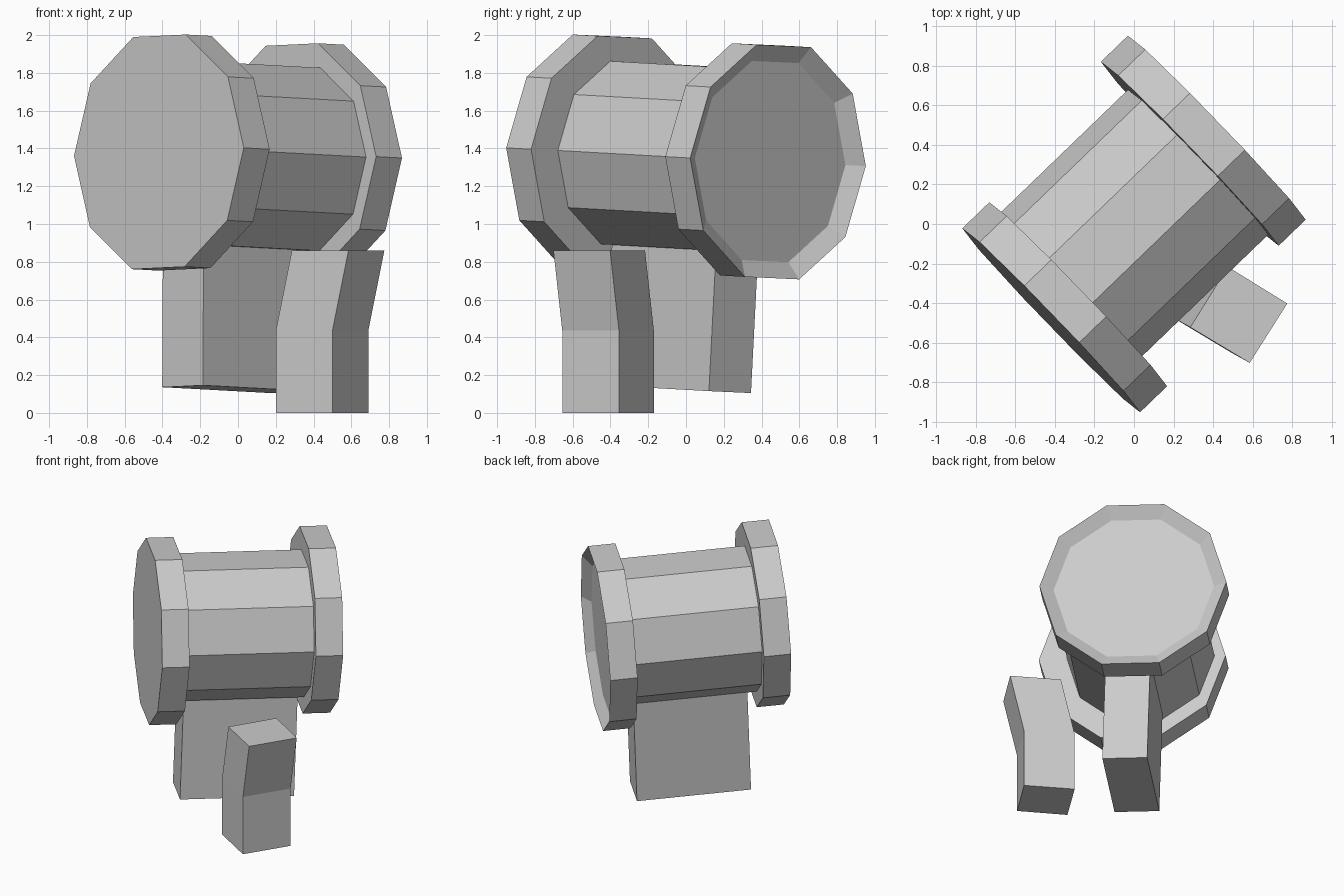
import bpy, bmesh, math
from mathutils import Vector, Matrix

if "Cube" in bpy.data.objects:
    bpy.data.objects.remove(bpy.data.objects["Cube"])

# Tilted frame of the drum: u across, a along the axis, v up
u = Vector((0.695, -0.719, 0.033)).normalized()
a = Vector((0.719, 0.695, -0.039))
a = (a - u * a.dot(u)).normalized()
v = u.cross(a)
FRAME = Matrix.Translation((0, 0, 1.355)) @ Matrix((u, a, v)).transposed().to_4x4()
SIDES = 10


def finish(name, rings, matrix):
    """Skin closed rings of points into a capped solid."""
    bm = bmesh.new()
    loops = [[bm.verts.new(p) for p in ring] for ring in rings]
    for lo, hi in zip(loops, loops[1:]):
        n = len(lo)
        for i in range(n):
            j = (i + 1) % n
            bm.faces.new((lo[i], lo[j], hi[j], hi[i]))
    bm.faces.new(loops[0])
    bm.faces.new(loops[-1])
    bmesh.ops.recalc_face_normals(bm, faces=bm.faces)
    mesh = bpy.data.meshes.new(name)
    bm.to_mesh(mesh)
    bm.free()
    obj = bpy.data.objects.new(name, mesh)
    obj.matrix_world = matrix
    bpy.context.collection.objects.link(obj)
    return obj


def decagon(radius, along, across=0):
    steps = [math.tau * i / SIDES for i in range(SIDES)]
    return [(across + radius * math.cos(t), along, radius * math.sin(t)) for t in steps]


def box_ring(x, y0, y1, z):
    return [(-x, y0, z), (x, y0, z), (x, y1, z), (-x, y1, z)]


# Drum between the two caps
finish("drum", [decagon(0.51, -0.47), decagon(0.51, 0.47)], FRAME)

# End caps, set slightly off the drum axis; the rear one is dished
finish("front_cap", [decagon(0.647, -0.64, 0.06), decagon(0.647, -0.45, 0.06)], FRAME)
finish("rear_cap", [decagon(0.647, 0.45, -0.06), decagon(0.647, 0.64, -0.06),
                    decagon(0.555, 0.58, -0.06)], FRAME)

# Block hanging below the drum
finish("lower_block", [[(p[0] - 0.015, p[1], p[2]) for p in box_ring(0.155, -0.385, 0.41, z)]
                       for z in (-1.23, -0.46)], FRAME)

# Separate bent handle
foot = [(0.69, -0.355), (0.50, -0.655), (0.20, -0.475), (0.39, -0.17)]
path = [(0, 0, 0), (0, 0, 0.435), (0.085, -0.047, 0.86)]
finish("bent_handle", [[(x + dx, y + dy, z) for x, y in foot] for dx, dy, z in path],
       Matrix.Identity(4))
